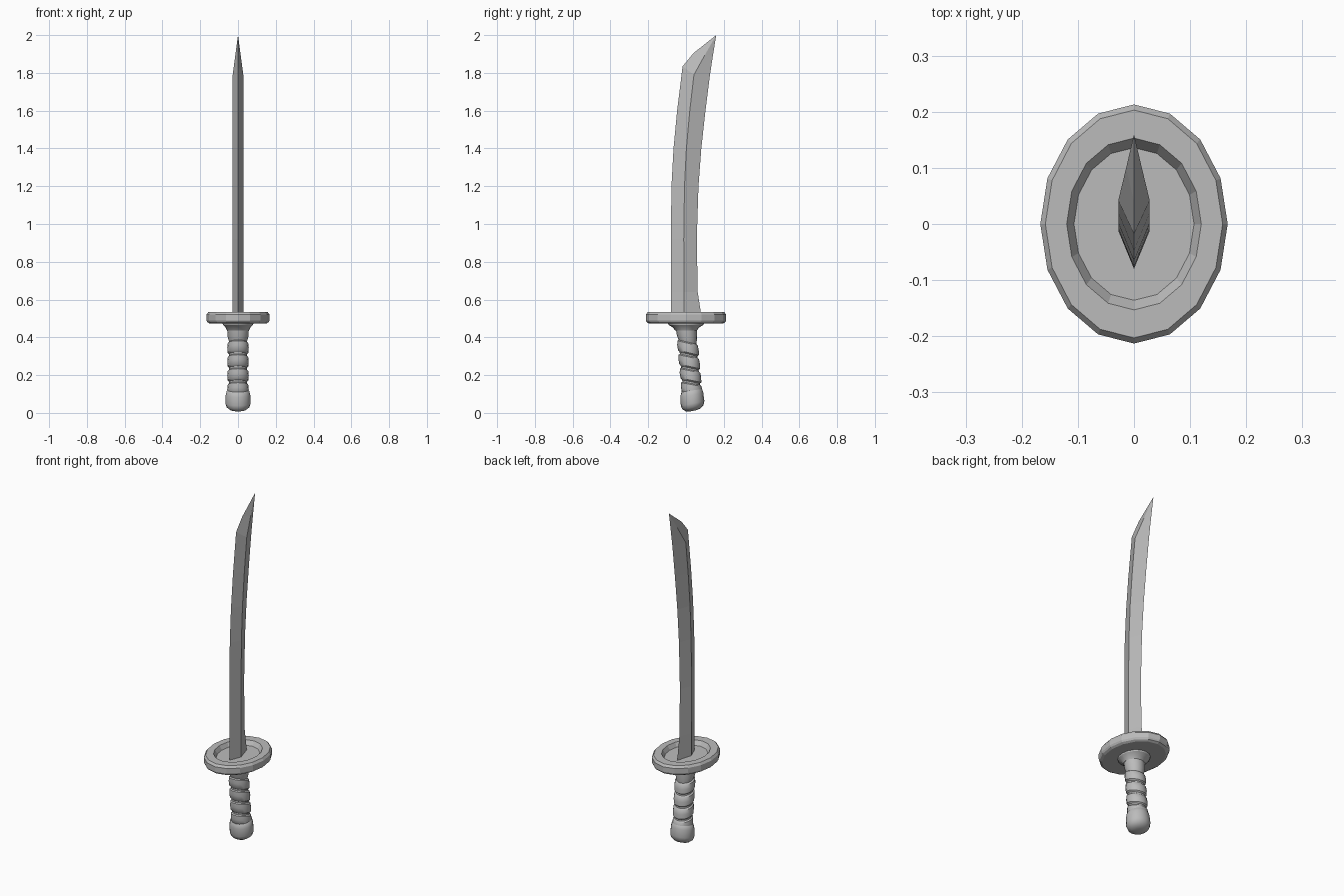
import bpy, bmesh, math

cube = bpy.data.objects.get("Cube")
if cube:
    bpy.data.objects.remove(cube)

steel = bpy.data.materials.new("grey_steel")
steel.use_nodes = True
GREY = (0.5, 0.5, 0.5, 1)
steel.diffuse_color = GREY
steel.node_tree.nodes["Principled BSDF"].inputs["Base Color"].default_value = GREY


def loft(name, rings, smooth=0):
    """Bridge a list of equal rings of points and cap both ends."""
    bm = bmesh.new()
    loops = [[bm.verts.new(p) for p in ring] for ring in rings]
    n = len(loops[0])
    for a, b in zip(loops, loops[1:]):
        for i in range(n):
            j = (i + 1) % n
            bm.faces.new((a[i], a[j], b[j], b[i]))
    bm.faces.new(loops[0][::-1])
    bm.faces.new(loops[-1])
    bmesh.ops.remove_doubles(bm, verts=bm.verts, dist=0.0002)
    bmesh.ops.recalc_face_normals(bm, faces=bm.faces)
    mesh = bpy.data.meshes.new(name)
    bm.to_mesh(mesh)
    bm.free()
    mesh.materials.append(steel)
    obj = bpy.data.objects.new(name, mesh)
    bpy.context.collection.objects.link(obj)
    if smooth:
        bpy.ops.object.select_all(action='DESELECT')
        obj.select_set(True)
        bpy.context.view_layer.objects.active = obj
        bpy.ops.object.shade_smooth_by_angle(angle=math.radians(smooth))
    return obj


def oval(rx, ry, z, y=0, slope=0, sides=16):
    """Oval ring, optionally tilted so that it rises along y."""
    ring = []
    for i in range(sides):
        a = math.tau * i / sides
        dy = ry * math.sin(a)
        ring.append((rx * math.cos(a), y + dy, z + slope * dy))
    return ring


# Blade: diamond section (edge y, edge z, ridge y, ridge z, spine y, half width)
stations = [
    (-0.08, 0.49, -0.01, 0.49, 0.085, 0.028),
    (-0.08, 0.64, -0.01, 0.64, 0.062, 0.028),
    (-0.08, 0.92, -0.012, 0.92, 0.057, 0.028),
    (-0.077, 1.2, -0.008, 1.2, 0.066, 0.028),
    (-0.066, 1.4, 0.002, 1.4, 0.081, 0.028),
    (-0.047, 1.6, 0.02, 1.6, 0.103, 0.028),
    (-0.018, 1.835, 0.042, 1.79, 0.127, 0.028),
    (0.04, 1.905, 0.1, 1.895, 0.143, 0.014),
    (0.16, 2.0, 0.16, 2.0, 0.16, 0),
]
loft("blade", [[(0, e, ez), (w, r, rz), (0, s, rz), (-w, r, rz)]
               for e, ez, r, rz, s, w in stations])

# Guard: bevelled oval plate with a sunken centre on top
guard_rows = [(0.15, 0.195, 0.473), (0.162, 0.208, 0.48), (0.167, 0.213, 0.49),
              (0.167, 0.213, 0.52), (0.158, 0.203, 0.533), (0.12, 0.153, 0.533),
              (0.107, 0.136, 0.508)]
loft("guard", [oval(*row) for row in guard_rows])

# Collar under the guard
loft("collar", [oval(0.058, 0.056, 0.435), oval(0.066, 0.07, 0.452),
                oval(0.08, 0.092, 0.466), oval(0.082, 0.097, 0.476)], 30)


# Grip: leaning core whose slanted wrap bands bulge between narrow grooves
def lean(z):
    return 0.034 * (0.44 - z) / 0.38 + 0.002


grip = [oval(0.058, 0.056, 0.445, lean(0.445)),
        oval(0.054, 0.053, 0.4, lean(0.4), -0.15)]
BANDS, TOP, PITCH = 4, 0.375, 0.073
for k in range(BANDS):
    top = TOP - k * PITCH
    slope = -0.24 + 0.02 * k
    for drop, r in ((0, 0.047), (0.006, 0.054), (0.03, 0.057),
                    (0.056, 0.055), (0.064, 0.047)):
        z = top - drop
        grip.append(oval(r, r, z, lean(z), slope))
grip.append(oval(0.05, 0.05, 0.07, lean(0.07), 0))
loft("grip", grip, 35)

# Pommel: rounded cap square to the leaning grip
pommel = [(0.05, 0.125), (0.06, 0.115), (0.065, 0.095), (0.067, 0.05),
          (0.06, 0.03), (0.042, 0.016), (0.02, 0.011)]
loft("pommel", [oval(r, r * 0.93, z, lean(z) - 0.002, 0.2) for r, z in pommel], 40)
